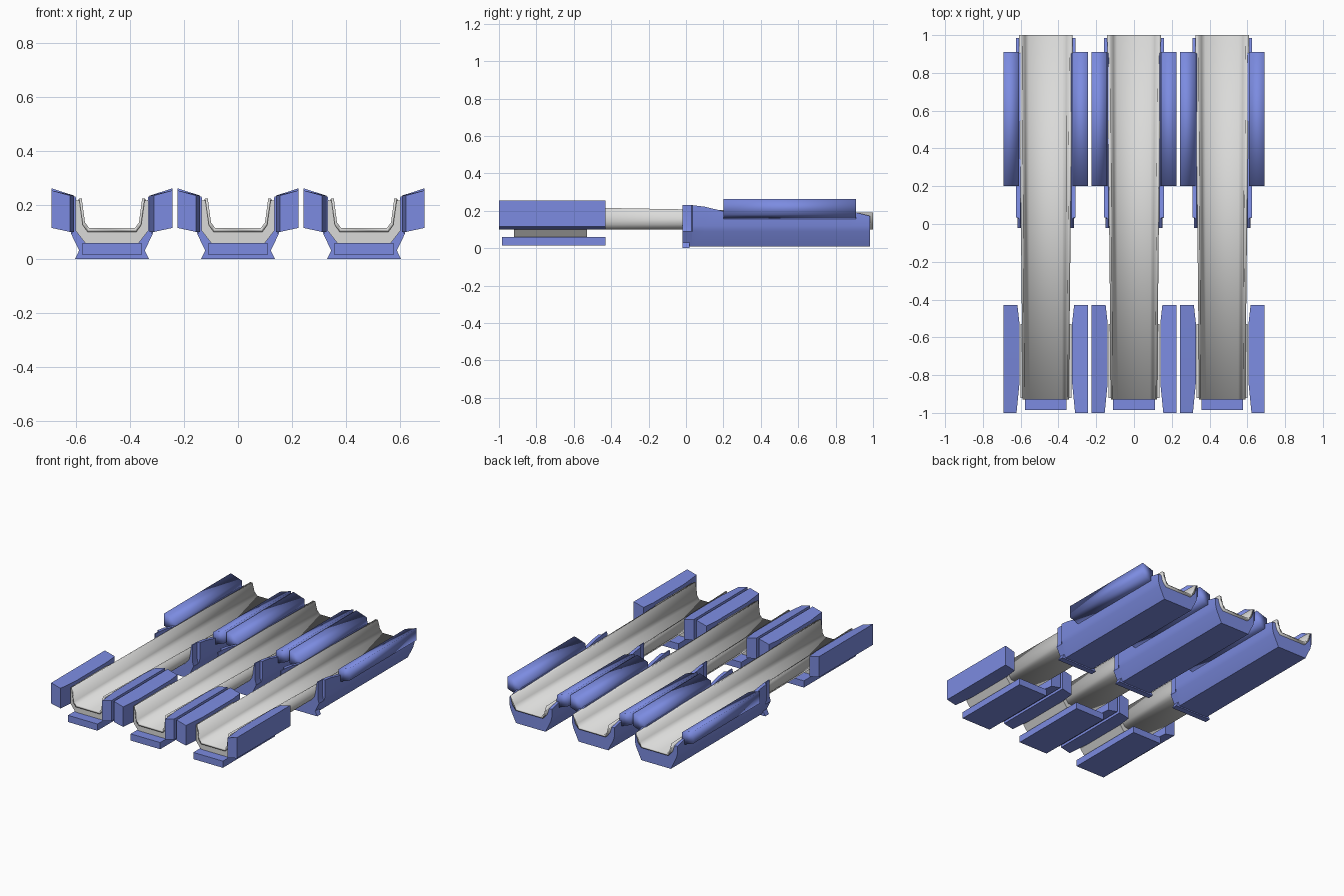
import bpy
import bmesh
import math

cube = bpy.data.objects.get("Cube")
if cube:
    bpy.data.objects.remove(cube, do_unlink=True)


def material(name, rgb):
    mat = bpy.data.materials.new(name)
    mat.use_nodes = True
    color = (*rgb, 1.0)
    mat.diffuse_color = color
    mat.node_tree.nodes["Principled BSDF"].inputs["Base Color"].default_value = color
    return mat


GREY = material("light grey", (0.7, 0.7, 0.69))
BLUE = material("periwinkle blue", (0.2, 0.26, 0.75))


def mirrored(half):
    """Close a half profile (x, z) into a symmetric loop."""
    return half + [(-x, z) for x, z in reversed(half)]


def loft(name, sections, mat, x0=0.0, side=1, smooth="angle"):
    """Skin matching (x, z) loops placed along y and cap both ends."""
    bm = bmesh.new()
    rings = [[bm.verts.new((side * x, y, z)) for x, z in pts] for y, pts in sections]
    for a, b in zip(rings, rings[1:]):
        n = len(a)
        for i in range(n):
            j = (i + 1) % n
            bm.faces.new((a[i], a[j], b[j], b[i]))
    bm.faces.new(rings[0])
    bm.faces.new(rings[-1])
    bmesh.ops.recalc_face_normals(bm, faces=bm.faces[:])
    mesh = bpy.data.meshes.new(name)
    bm.to_mesh(mesh)
    bm.free()
    mesh.materials.append(mat)
    obj = bpy.data.objects.new(name, mesh)
    bpy.context.collection.objects.link(obj)
    obj.location.x = x0
    bpy.ops.object.select_all(action="DESELECT")
    obj.select_set(True)
    bpy.context.view_layer.objects.active = obj
    if smooth == "full":
        bpy.ops.object.shade_smooth()
    else:
        bpy.ops.object.shade_smooth_by_angle(angle=math.radians(25))
    return obj


def cradle_profile(w, top):
    return mirrored([(0.11, 0.008), (0.15, 0.09), (w, 0.12), (w, top),
                     (0.135, top), (0.118, 0.13), (0.095, 0.105)])


def block_profile(inner):
    return [(inner, 0.1), (0.224, 0.115), (0.224, 0.254), (inner, 0.235)]


# Trough: thin U channel widening toward the back
trough = [
    (-0.93, mirrored([(0.09, 0.1), (0.108, 0.125), (0.122, 0.224),
                      (0.112, 0.224), (0.1, 0.135), (0.085, 0.115)])),
    (1.0, mirrored([(0.1, 0.1), (0.125, 0.13), (0.142, 0.19),
                    (0.125, 0.19), (0.11, 0.135), (0.09, 0.112)])),
]

# Support: grey saddle under the front of the trough
saddle = mirrored([(0.1, 0.06), (0.135, 0.105), (0.135, 0.216),
                   (0.115, 0.216), (0.104, 0.13), (0.088, 0.105)])

# Cradle: blue shell around the back of the trough
cradle = [(y, cradle_profile(w, top)) for y, w, top in (
    (-0.02, 0.142, 0.232), (0.03, 0.142, 0.23), (0.035, 0.158, 0.23),
    (0.1, 0.158, 0.222), (0.2, 0.158, 0.198), (0.88, 0.158, 0.198),
    (0.985, 0.158, 0.172))]

foot = mirrored([(0.11, 0.015), (0.11, 0.06)])
lip = mirrored([(0.137, 0.0), (0.115, 0.045)])
rail = [(0.14, 0.15), (0.224, 0.18), (0.224, 0.262), (0.142, 0.235)]
block = [(y, block_profile(i)) for y, i in (
    (-1.0, 0.155), (-0.85, 0.14), (-0.52, 0.14), (-0.43, 0.15))]

# Three identical bays side by side
for label, x0 in (("right", -0.467), ("middle", 0.0), ("left", 0.467)):
    loft(label + "_trough", trough, GREY, x0, smooth="full")
    loft(label + "_front_saddle", [(-0.92, saddle), (-0.53, saddle)], GREY, x0)
    loft(label + "_front_foot", [(-0.985, foot), (-0.43, foot)], BLUE, x0)
    loft(label + "_back_cradle", cradle, BLUE, x0)
    loft(label + "_cradle_lip", [(-0.02, lip), (0.02, lip)], BLUE, x0)
    for side, hand in ((-1, "right"), (1, "left")):
        prefix = label + "_bay_" + hand
        loft(prefix + "_front_block", block, BLUE, x0, side)
        loft(prefix + "_back_rail", [(0.2, rail), (0.91, rail)], BLUE, x0, side, "full")
